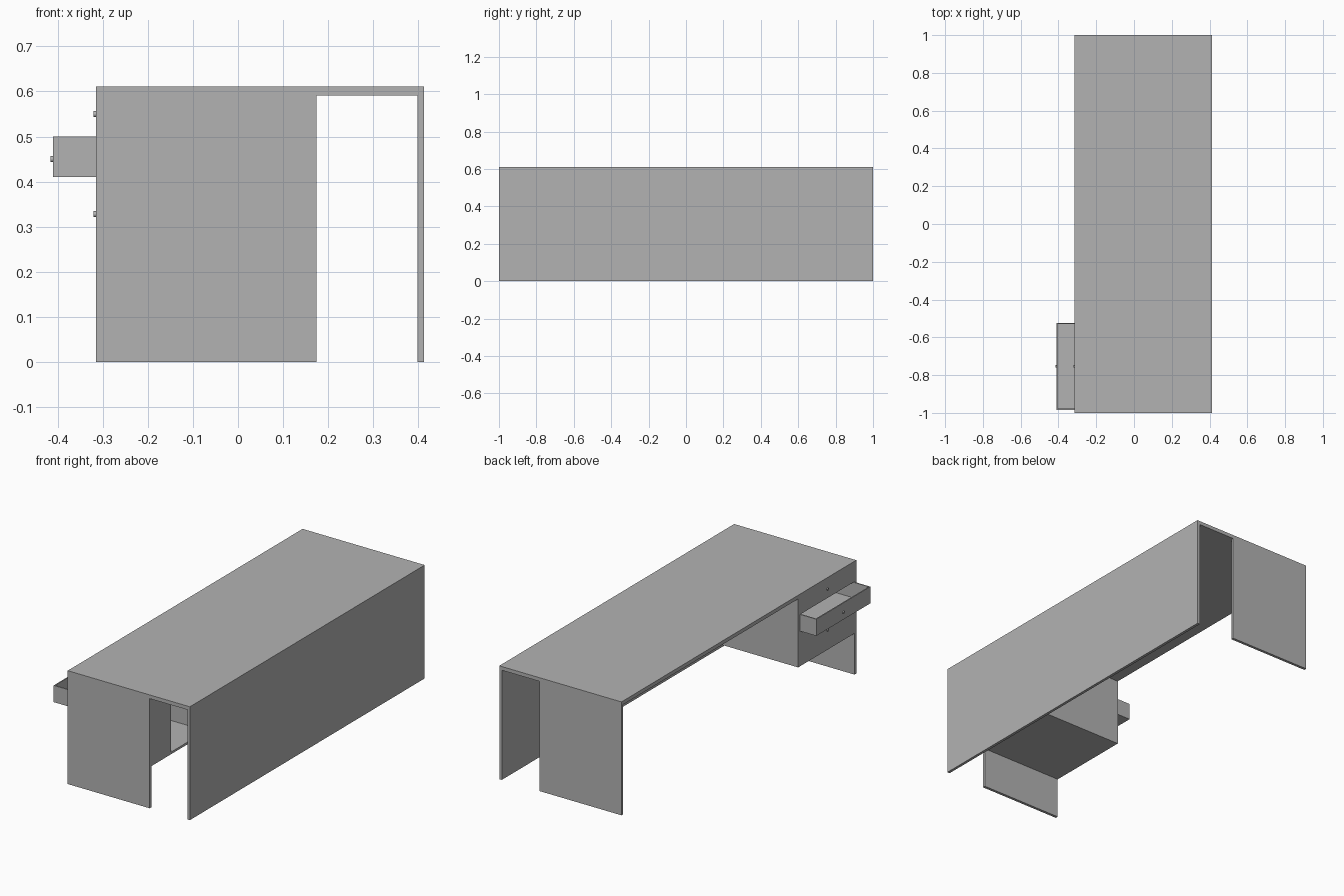
import bpy

cube = bpy.data.objects.get("Cube")
if cube:
    bpy.data.objects.remove(cube, do_unlink=True)

grey = bpy.data.materials.new("plain grey")
grey.use_nodes = True
COLOUR = (0.45, 0.45, 0.45, 1)
grey.diffuse_color = COLOUR
grey.node_tree.nodes["Principled BSDF"].inputs["Base Color"].default_value = COLOUR


def box(name, x, y, z):
    """Box spanning the given (min, max) ranges."""
    spans = (x, y, z)
    bpy.ops.mesh.primitive_cube_add(size=1, location=[(a + b) / 2 for a, b in spans])
    ob = bpy.context.object
    ob.name = name
    for v in ob.data.vertices:
        for i, (a, b) in enumerate(spans):
            v.co[i] *= b - a
    ob.data.materials.append(grey)
    return ob


FRONT, BACK, LEG_BACK = -0.315, 0.413, 0.174
TOP, UNDER = 0.611, 0.591

# Desk top, long panel and end legs
box("desk_top", (FRONT, BACK), (-1, 1), (UNDER, TOP))
box("long_panel", (0.398, BACK), (-1, 1), (0, UNDER))
box("right_leg", (FRONT, LEG_BACK), (-1, -0.985), (0, UNDER))
box("left_leg", (FRONT, LEG_BACK), (0.985, 1), (0, UNDER))

# Drawer cabinet hung under the top, open at the back
Y0, Y1, FLOOR = -0.985, -0.505, 0.222
box("cabinet_floor", (FRONT, LEG_BACK), (Y0, Y1), (FLOOR, FLOOR + 0.012))
box("cabinet_side", (FRONT, LEG_BACK), (Y1 - 0.015, Y1), (FLOOR + 0.012, UNDER))
box("cabinet_back_strip", (LEG_BACK - 0.01, LEG_BACK), (Y0, -0.82), (FLOOR + 0.012, UNDER))

# Closed drawer fronts
D0, D1 = -0.984, -0.524
box("upper_drawer_front", (FRONT, FRONT + 0.01), (Y0, Y1 - 0.015), (0.501, UNDER))
box("lower_drawer_front", (FRONT, FRONT + 0.01), (Y0, Y1 - 0.015), (FLOOR + 0.012, 0.409))

# Pulled-out drawer, an open tray
X0, X1, Z0, Z1, T = -0.41, 0.04, 0.41, 0.5, 0.006
box("drawer_floor", (X0, X1), (D0, D1), (Z0, Z0 + T))
box("drawer_front", (X0, X0 + T), (D0, D1), (Z0 + T, Z1))
box("drawer_back", (X1 - T, X1), (D0, D1), (Z0 + T, Z1))
box("drawer_right_side", (X0 + T, X1 - T), (D0, D0 + T), (Z0 + T, Z1))
box("drawer_left_side", (X0 + T, X1 - T), (D1 - T, D1), (Z0 + T, Z1))

# Small round knobs
for name, x, z in (("upper_knob", FRONT, 0.55), ("middle_knob", X0, 0.45),
                   ("lower_knob", FRONT, 0.328)):
    bpy.ops.mesh.primitive_cylinder_add(vertices=16, radius=0.0065, depth=0.006,
                                        location=(x - 0.003, -0.754, z),
                                        rotation=(0, 1.570796, 0))
    knob = bpy.context.object
    knob.name = name
    knob.data.materials.append(grey)
    bpy.ops.object.shade_smooth_by_angle()
